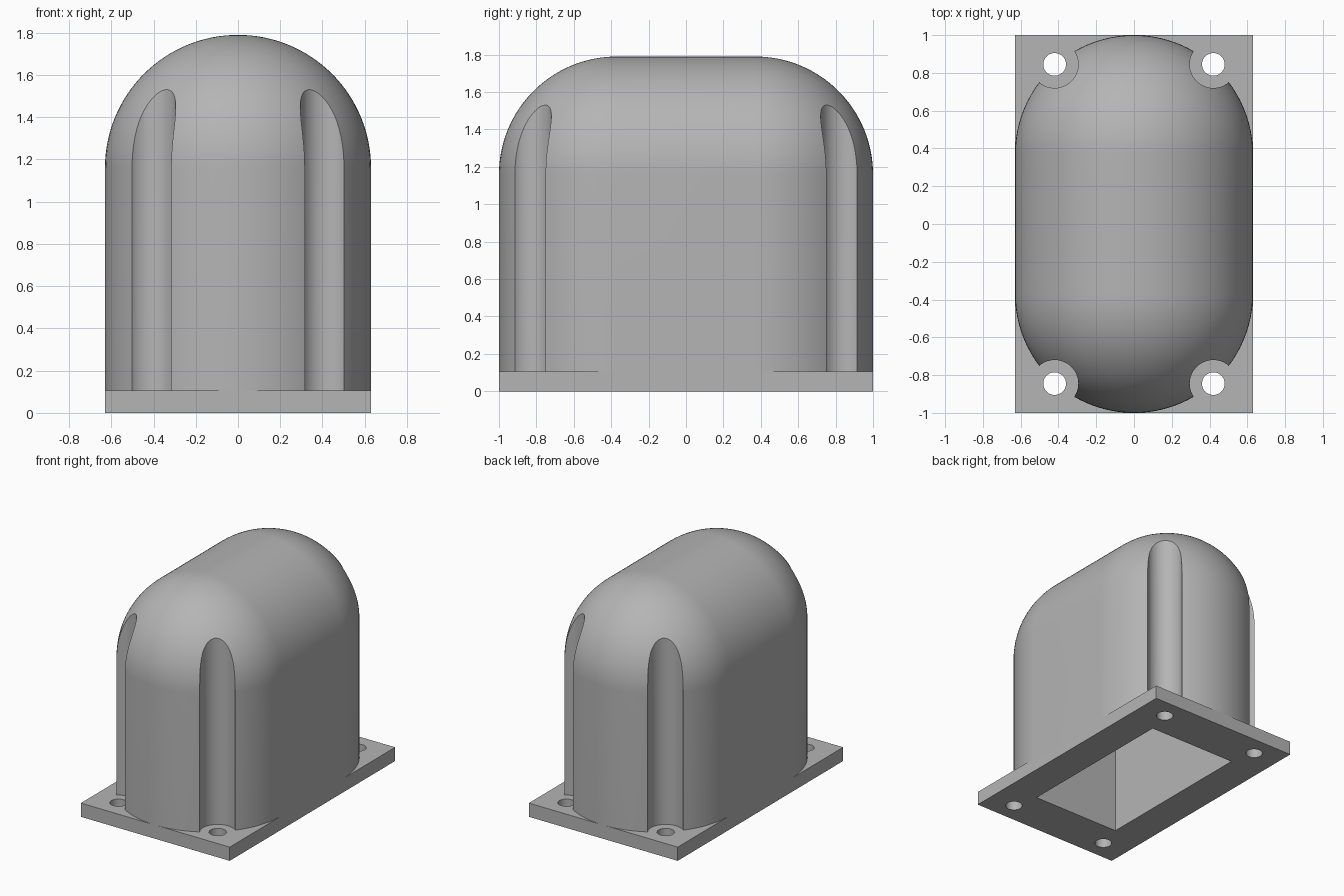
import bpy, bmesh, math

cube = bpy.data.objects.get("Cube")
if cube:
    bpy.data.objects.remove(cube, do_unlink=True)

RADIUS, HALF_RUN, SPRING = 0.63, 0.37, 1.16   # body width, straight run, dome start
PLATE_H = 0.105
BOLT_X, BOLT_Y = 0.42, 0.845

grey = bpy.data.materials.new("plain grey")
grey.use_nodes = True
colour = (0.46, 0.46, 0.46, 1)
grey.diffuse_color = colour
grey.node_tree.nodes["Principled BSDF"].inputs["Base Color"].default_value = colour


def make_object(name, bm):
    bmesh.ops.recalc_face_normals(bm, faces=bm.faces)
    mesh = bpy.data.meshes.new(name)
    bm.to_mesh(mesh)
    bm.free()
    mesh.materials.append(grey)
    obj = bpy.data.objects.new(name, mesh)
    bpy.context.collection.objects.link(obj)
    return obj


def box(name, hx, hy, z0, z1):
    bm = bmesh.new()
    bmesh.ops.create_cube(bm, size=2)
    for v in bm.verts:
        v.co = (v.co.x * hx, v.co.y * hy, z1 if v.co.z > 0 else z0)
    return make_object(name, bm)


def corner_cylinders(name, radius, z0, z1):
    """One upright cylinder at each bolt position."""
    bm = bmesh.new()
    for sx in (-1, 1):
        for sy in (-1, 1):
            new = bmesh.ops.create_cone(bm, cap_ends=True, segments=64, radius1=radius,
                                        radius2=radius, depth=z1 - z0)["verts"]
            bmesh.ops.translate(bm, verts=new,
                                vec=(sx * BOLT_X, sy * BOLT_Y, (z0 + z1) / 2))
    return make_object(name, bm)


def combine(target, other, operation):
    """Apply a boolean and discard the second object."""
    other.hide_render = True
    bpy.context.view_layer.objects.active = target
    mod = target.modifiers.new("boolean", 'BOOLEAN')
    mod.operation, mod.solver, mod.object = operation, 'EXACT', other
    bpy.ops.object.modifier_apply(modifier=mod.name)
    bpy.data.objects.remove(other, do_unlink=True)


def domed_body(steps=48, rings=32):
    """Stadium-shaped walls lofted up into a rounded dome."""
    bm = bmesh.new()
    levels = [(RADIUS, PLATE_H / 2)]
    for i in range(rings + 1):
        a = math.pi / 2 * i / rings
        levels.append((RADIUS * math.cos(a), SPRING + RADIUS * math.sin(a)))
    loops = []
    for r, z in levels:
        loop = []
        for end in (0, 1):
            for k in range(steps + 1):
                a = math.pi * (end + k / steps)
                y = r * math.sin(a) + (-HALF_RUN if end else HALF_RUN)
                loop.append(bm.verts.new((r * math.cos(a), y, z)))
        loops.append(loop)
    bm.faces.new(loops[0])
    for low, high in zip(loops, loops[1:]):
        for k in range(len(low)):
            n = (k + 1) % len(low)
            bm.faces.new((low[k], low[n], high[n], high[k]))
    bmesh.ops.remove_doubles(bm, verts=bm.verts, dist=0.0001)
    return make_object("domed_housing", bm)


# Domed body with a screw-access groove at each corner
housing = domed_body()
combine(housing, corner_cylinders("groove_cutter", 0.125, -0.5, 2.5), 'DIFFERENCE')

# Base plate, bolt holes and the cavity open at the bottom
combine(housing, box("base_plate", RADIUS, 1.0, 0, PLATE_H), 'UNION')
combine(housing, corner_cylinders("hole_cutter", 0.06, -0.5, 0.5), 'DIFFERENCE')
combine(housing, box("cavity_cutter", 0.37, 0.65, -0.5, 1.3), 'DIFFERENCE')

# Smooth curved areas, keep the edges crisp
bpy.ops.object.select_all(action='DESELECT')
housing.select_set(True)
bpy.context.view_layer.objects.active = housing
bpy.ops.object.shade_smooth_by_angle(angle=math.radians(25))
